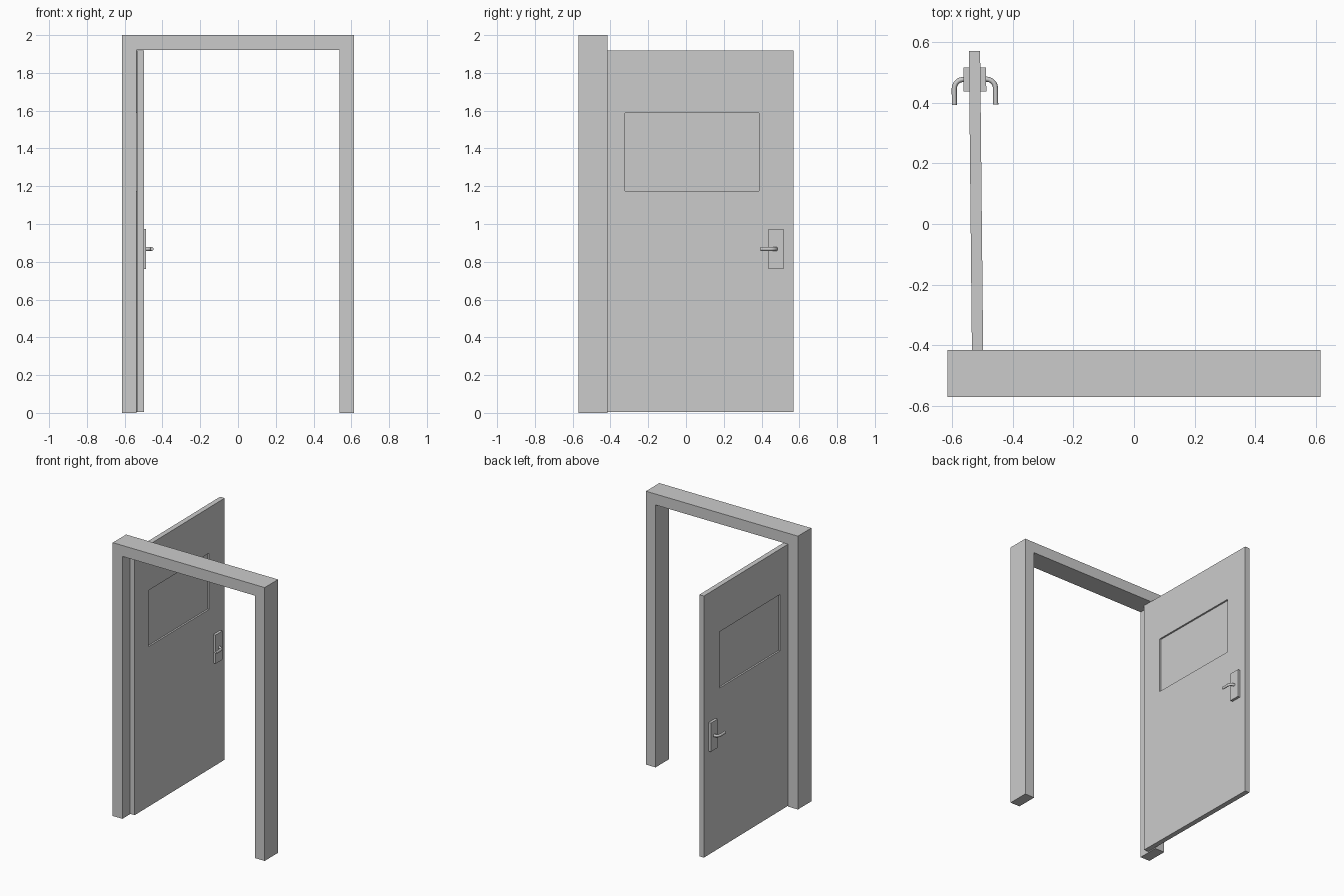
import bpy, bmesh, math
from mathutils import Matrix, Vector

if "Cube" in bpy.data.objects:
    bpy.data.objects.remove(bpy.data.objects["Cube"])

# Door space: origin on the hinge edge, y runs along the leaf, x is thickness
DOOR = Matrix.Translation((-0.515, -0.485, 0)) @ Matrix.Rotation(math.radians(0.58), 4, 'Z')
LENGTH, HALF = 1.055, 0.0185


def finish(name, bm, matrix=Matrix()):
    bmesh.ops.recalc_face_normals(bm, faces=bm.faces)
    mesh = bpy.data.meshes.new(name)
    bm.to_mesh(mesh)
    bm.free()
    ob = bpy.data.objects.new(name, mesh)
    ob.matrix_world = matrix
    bpy.context.collection.objects.link(ob)
    return ob


def extrude(bm, vec):
    res = bmesh.ops.extrude_face_region(bm, geom=bm.faces[:])
    bmesh.ops.translate(bm, vec=vec, verts=[v for v in res['geom'] if isinstance(v, bmesh.types.BMVert)])


def box(name, lo, hi, matrix=Matrix()):
    lo, hi = Vector(lo), Vector(hi)
    bm = bmesh.new()
    bmesh.ops.create_cube(bm, size=1)
    bmesh.ops.scale(bm, vec=hi - lo, verts=bm.verts)
    bmesh.ops.translate(bm, vec=(lo + hi) / 2, verts=bm.verts)
    return finish(name, bm, matrix)


# Door frame: U-shaped profile extruded through its depth
bm = bmesh.new()
outline = [(-.615, 0), (-.615, 2), (.615, 2), (.615, 0),
           (.537, 0), (.537, 1.92), (-.537, 1.92), (-.537, 0)]
bm.faces.new([bm.verts.new((x, -0.57, z)) for x, z in outline])
extrude(bm, (0, 0.155, 0))
finish("door_frame", bm)

# Door leaf: rectangular ring around the window opening
Y0, Y1, Z0, Z1 = 0.163, 0.872, 1.175, 1.587
bm = bmesh.new()


def rect(y0, y1, z0, z1):
    return [bm.verts.new((-HALF, y, z)) for y, z in ((y0, z0), (y1, z0), (y1, z1), (y0, z1))]


outer, inner = rect(0, LENGTH, 0.005, 1.919), rect(Y0, Y1, Z0, Z1)
for i in range(4):
    j = (i + 1) % 4
    bm.faces.new((outer[i], outer[j], inner[j], inner[i]))
extrude(bm, (2 * HALF, 0, 0))
finish("door_leaf", bm, DOOR)

# Window pane, recessed on both sides
box("window_pane", (-0.006, Y0, Z0), (0.006, Y1, Z1), DOOR)

# Handle plate and bent lever on each side
for side, label in ((-1, "outer"), (1, "inner")):
    xs = sorted((side * (HALF - 0.002), side * 0.0375))
    box(label + "_handle_plate", (xs[0], 0.922, 0.763), (xs[1], 1.001, 0.973), DOOR)

    reach, y, r, z = 0.068, 0.962, 0.03, 0.868
    pts = [(0.035, y)]
    for k in range(6):
        a = math.radians(90 - 18 * k)
        pts.append((reach - r + r * math.cos(a), y - r + r * math.sin(a)))
    pts.append((reach, 0.878))
    curve = bpy.data.curves.new(label + "_handle_lever", 'CURVE')
    curve.dimensions = '3D'
    curve.bevel_depth = 0.0085
    curve.bevel_resolution = 3
    curve.use_fill_caps = True
    spline = curve.splines.new('POLY')
    spline.points.add(len(pts) - 1)
    for p, (px, py) in zip(spline.points, pts):
        p.co = (side * px, py, 0, 1)
    ob = bpy.data.objects.new(label + "_handle_lever", curve)
    ob.matrix_world = DOOR @ Matrix.Translation((0, 0, z)) @ Matrix.Diagonal((1, 1, 1.25, 1))
    bpy.context.collection.objects.link(ob)
